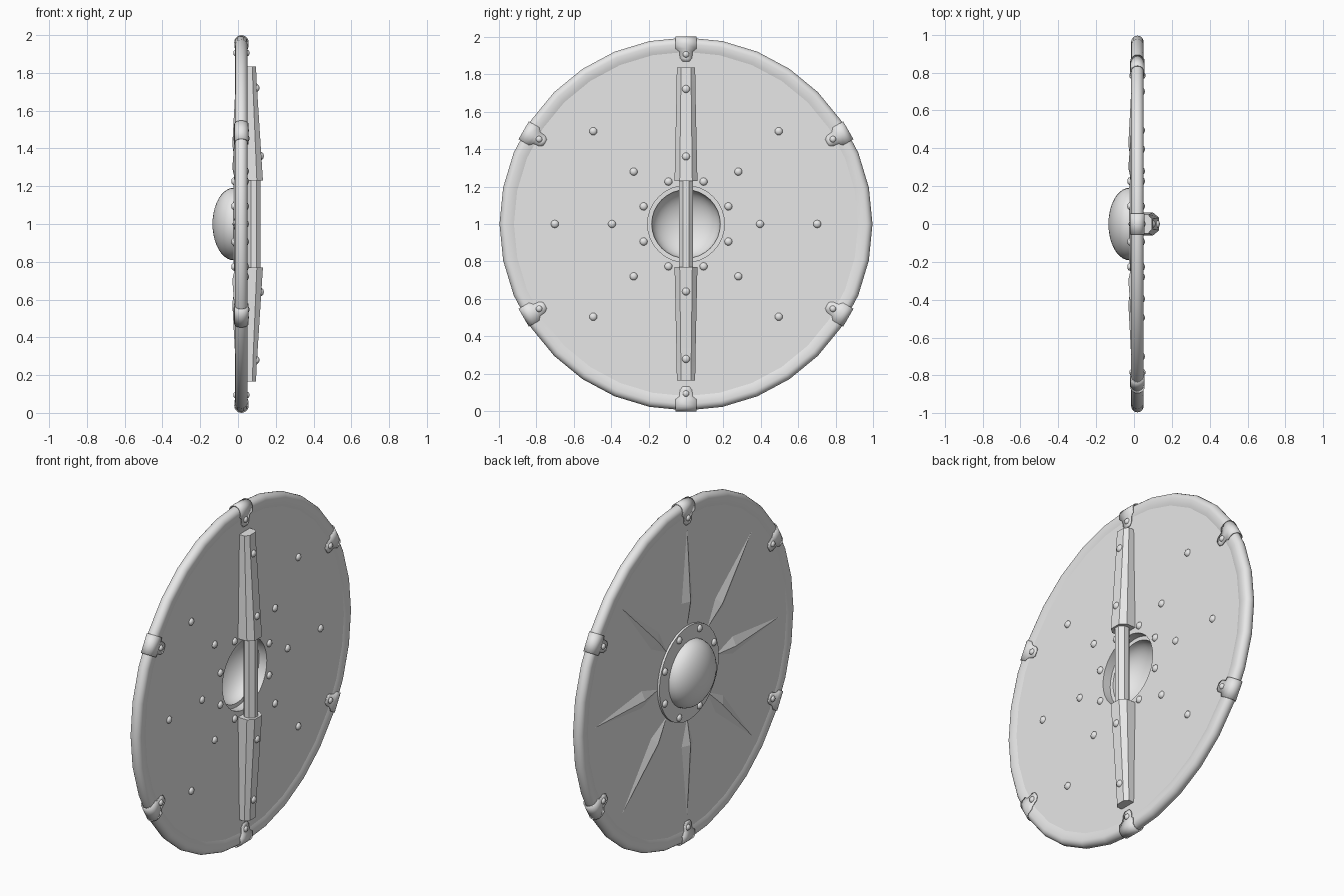
import bpy, bmesh
from math import sin, cos, pi, radians

cube = bpy.data.objects.get("Cube")
if cube:
    bpy.data.objects.remove(cube, do_unlink=True)

grey = bpy.data.materials.new("plain grey")
grey.use_nodes = True
grey.diffuse_color = (0.8, 0.8, 0.8, 1)
grey.node_tree.nodes["Principled BSDF"].inputs["Base Color"].default_value = (0.8, 0.8, 0.8, 1)

MID, HALF = 0.018, 0.025          # centre plane and half thickness of the board
BACK, FRONT = MID + HALF, MID - HALF
SEGS = 32


def polar(x, r, angle, t=0.0):
    """Point on the shield: depth x, radius r, angle in the disc, sideways shift t."""
    return (x, r * cos(angle) - t * sin(angle), 1 + r * sin(angle) + t * cos(angle))


def finish(name, bm, smooth=35):
    bmesh.ops.remove_doubles(bm, verts=bm.verts, dist=1e-5)
    bmesh.ops.recalc_face_normals(bm, faces=bm.faces)
    mesh = bpy.data.meshes.new(name)
    bm.to_mesh(mesh)
    bm.free()
    obj = bpy.data.objects.new(name, mesh)
    bpy.context.collection.objects.link(obj)
    mesh.materials.append(grey)
    if smooth:
        bpy.ops.object.select_all(action='DESELECT')
        obj.select_set(True)
        bpy.context.view_layer.objects.active = obj
        bpy.ops.object.shade_smooth_by_angle(angle=radians(smooth))
    return obj


def skin(bm, rows, close_rows=False, close_cols=False, caps=False):
    """Join rows of points with quads."""
    grid = [[bm.verts.new(p) for p in row] for row in rows]
    n, m = len(grid), len(grid[0])
    for i in range(n if close_rows else n - 1):
        for j in range(m if close_cols else m - 1):
            a, b = grid[i], grid[(i + 1) % n]
            k = (j + 1) % m
            bm.faces.new((a[j], a[k], b[k], b[j]))
    if caps:
        bm.faces.new(grid[0])
        bm.faces.new(grid[-1])


def lathe(name, profile, smooth=35):
    """Spin a closed (depth, radius) profile about the shield axis."""
    bm = bmesh.new()
    angles = [2 * pi * i / SEGS for i in range(SEGS)]
    skin(bm, [[polar(x, r, a) for x, r in profile] for a in angles], True, True)
    bmesh.ops.dissolve_degenerate(bm, dist=1e-5, edges=bm.edges)
    return finish(name, bm, smooth)


def rivet(name, x, r, angle, side, size=0.021):
    """Low dome facing the back (side 1) or the front (side -1)."""
    bm = bmesh.new()
    rows = []
    for i in range(5):
        e = pi / 2 * i / 4
        rows.append([polar(x + side * size * 0.7 * sin(e), r + size * cos(e) * cos(b),
                           angle, size * cos(e) * sin(b))
                     for b in [2 * pi * j / 12 for j in range(12)]])
    skin(bm, rows, False, True)
    finish(name, bm, 60)


# Board with a round hole for the hand
lathe("board", [(FRONT, 0.205), (BACK, 0.205), (BACK, 0.95), (FRONT, 0.95)])

# Rounded rim that tapers onto the board
arc = [(0.033 * sin(a), 0.962 + 0.033 * cos(a))
       for a in [pi / 2 - pi * i / 10 for i in range(11)]]
rim = [(HALF - 0.003, 0.91), (0.031, 0.935)] + arc + [(-0.031, 0.935), (0.003 - HALF, 0.91)]
lathe("rim", [(MID + x, r) for x, r in rim], 50)

# Hollow boss with a flange
steps = [pi / 2 * i / 10 for i in range(11)]
outer = [(-0.023 - 0.112 * sin(a), 0.192 * cos(a)) for a in steps]
inner = [(-0.008 - 0.117 * sin(a), 0.183 * cos(a)) for a in reversed(steps)]
lathe("boss", [(FRONT, 0.275), (-0.02, 0.275), (-0.023, 0.205)] + outer + inner
      + [(FRONT, 0.2)], 40)

for i in range(8):
    # Pointed star ray on the front
    a = i * pi / 4
    bm = bmesh.new()
    heel, left, tip, right = [bm.verts.new(polar(FRONT, r, a, t)) for r, t in
                              ((0.265, 0), (0.42, 0.05), (0.85, 0), (0.42, -0.05))]
    peak = bm.verts.new(polar(-0.03, 0.42, a))
    ring = [heel, left, tip, right]
    for j in range(4):
        bm.faces.new((ring[j], ring[(j + 1) % 4], peak))
    bm.faces.new(ring)
    finish(f"star_ray_{i}", bm, 0)

    # Rivets around the boss, on both sides
    b = a + pi / 8
    rivet(f"boss_rivet_front_{i}", -0.021, 0.245, b, -1)
    rivet(f"boss_rivet_back_{i}", BACK, 0.245, b, 1)

    # Rivets holding the rays, seen on the back beside the handle
    if i % 4 != 2:
        for r in (0.395, 0.7):
            rivet(f"ray_rivet_{i}_{r}", BACK, r, a, 1)

# Six clips folded over the rim
fold = [(0.038 * sin(a), 0.962 + 0.038 * cos(a))
        for a in [pi / 2 - pi * i / 10 for i in range(11)]]
tab = HALF + 0.006
path = ([(tab, 0.868, 0.018), (tab, 0.885, 0.032), (tab, 0.92, 0.036), (0.037, 0.935, 0.055)]
        + [(x, r, 0.055) for x, r in fold]
        + [(-0.037, 0.935, 0.055), (-tab, 0.92, 0.036), (-tab, 0.885, 0.032), (-tab, 0.868, 0.018)])
for i in range(6):
    a = pi / 6 + i * pi / 3
    bm = bmesh.new()
    skin(bm, [[polar(MID + x, r, a, w * s) for s in (-1, 0, 1)] for x, r, w in path])
    clip = finish(f"rim_clip_{i}", bm, 40)
    thick = clip.modifiers.new("thickness", 'SOLIDIFY')
    thick.thickness = 0.006
    # Keep the sheet's outer face in place and thicken inward
    centre = sum((p.normal.x * (p.center.x - MID) for p in clip.data.polygons))
    thick.offset = -1 if centre > 0 else 1
    for side in (1, -1):
        rivet(f"clip_rivet_{i}_{side}", MID + side * tab, 0.905, a, side, 0.017)

# Tapered handle mounts above and below the hole
for name, s in (("upper", 1), ("lower", -1)):
    bm = bmesh.new()
    rows = []
    for z, w, h in ((0.23, 0.061, 0.132), (0.73, 0.05, 0.1), (0.835, 0.049, 0.095)):
        low = BACK - 0.003
        shoulder = low + (h - low) * 0.65
        rows.append([(x, y, 1 + s * z) for y, x in
                     ((-w, low), (-w, shoulder), (-w * 0.55, h),
                      (w * 0.55, h), (w, shoulder), (w, low))])
    skin(bm, rows, False, True, True)
    finish(f"{name}_handle_mount", bm, 25)
    for z, x in ((0.36, 0.122), (0.72, 0.099)):
        rivet(f"{name}_mount_rivet_{z}", x, z, s * pi / 2, 1)

# Eight-sided grip bar
bm = bmesh.new()
corners = [pi / 8 + j * pi / 4 for j in range(8)]
skin(bm, [[(0.083 + 0.04 * cos(c), 0.041 * sin(c), z) for c in corners]
          for z in (0.74, 1.26)], False, True, True)
finish("grip", bm, 25)
